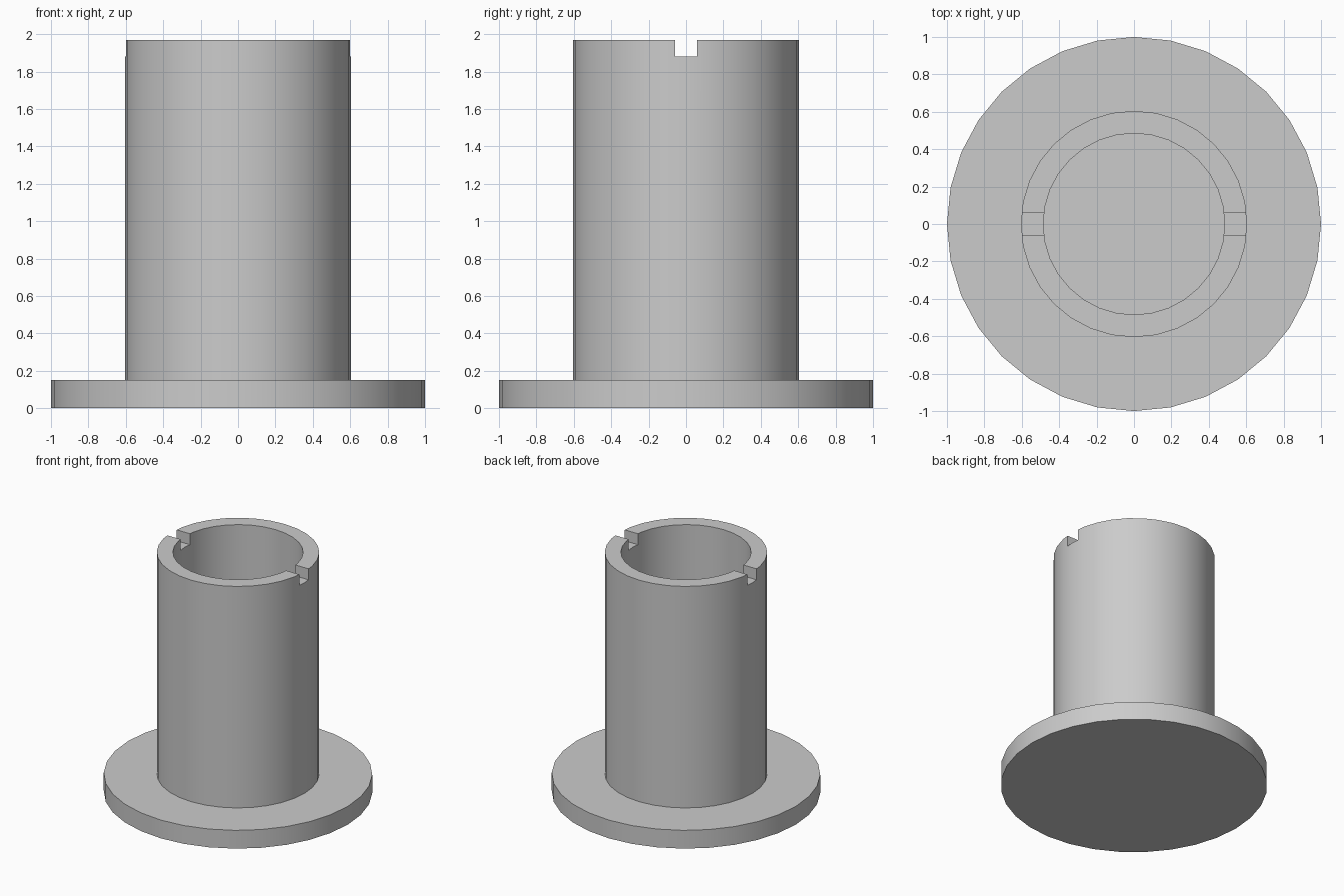
import bpy, bmesh, math

cube = bpy.data.objects.get("Cube")
if cube:
    bpy.data.objects.remove(cube, do_unlink=True)

SIDES = 32
FLANGE_R, FLANGE_TOP = 1.0, 0.15
OUTER_R, INNER_R, TUBE_TOP = 0.605, 0.485, 1.97
SLOT_WIDTH, SLOT_FLOOR = 0.12, 1.88

grey = bpy.data.materials.new("plain grey")
grey.use_nodes = True
colour = (0.6, 0.6, 0.6, 1)
grey.diffuse_color = colour
grey.node_tree.nodes["Principled BSDF"].inputs["Base Color"].default_value = colour


def add_object(name, bm):
    bmesh.ops.recalc_face_normals(bm, faces=bm.faces)
    mesh = bpy.data.meshes.new(name)
    bm.to_mesh(mesh)
    bm.free()
    obj = bpy.data.objects.new(name, mesh)
    bpy.context.collection.objects.link(obj)
    mesh.materials.append(grey)
    return obj


# Flanged sleeve: one revolved profile, with flat discs closing base and bore
profile = [(FLANGE_R, 0), (FLANGE_R, FLANGE_TOP), (OUTER_R, FLANGE_TOP),
           (OUTER_R, TUBE_TOP), (INNER_R, TUBE_TOP), (INNER_R, FLANGE_TOP)]
bm = bmesh.new()
rings = []
for r, z in profile:
    angles = [math.tau * i / SIDES for i in range(SIDES)]
    rings.append([bm.verts.new((r * math.cos(a), r * math.sin(a), z)) for a in angles])
for low, high in zip(rings, rings[1:]):
    for i in range(SIDES):
        j = (i + 1) % SIDES
        bm.faces.new((low[i], low[j], high[j], high[i]))
bm.faces.new(rings[0])
bm.faces.new(rings[-1])
sleeve = add_object("flanged_sleeve", bm)

# Pair of opposite drive slots in the rim
bm = bmesh.new()
bmesh.ops.create_cube(bm, size=1)
bmesh.ops.scale(bm, vec=(2, SLOT_WIDTH, 0.4), verts=bm.verts)
bmesh.ops.translate(bm, vec=(0, 0, SLOT_FLOOR + 0.2), verts=bm.verts)
cutter = add_object("slot_cutter", bm)
cutter.hide_render = True

cut = sleeve.modifiers.new("rim slots", "BOOLEAN")
cut.operation = "DIFFERENCE"
cut.solver = "EXACT"
cut.object = cutter
bpy.ops.object.select_all(action="DESELECT")
sleeve.select_set(True)
bpy.context.view_layer.objects.active = sleeve
bpy.ops.object.modifier_apply(modifier=cut.name)
bpy.data.objects.remove(cutter, do_unlink=True)

# Smooth walls with crisp rims
bpy.ops.object.shade_smooth_by_angle(angle=math.radians(30))
